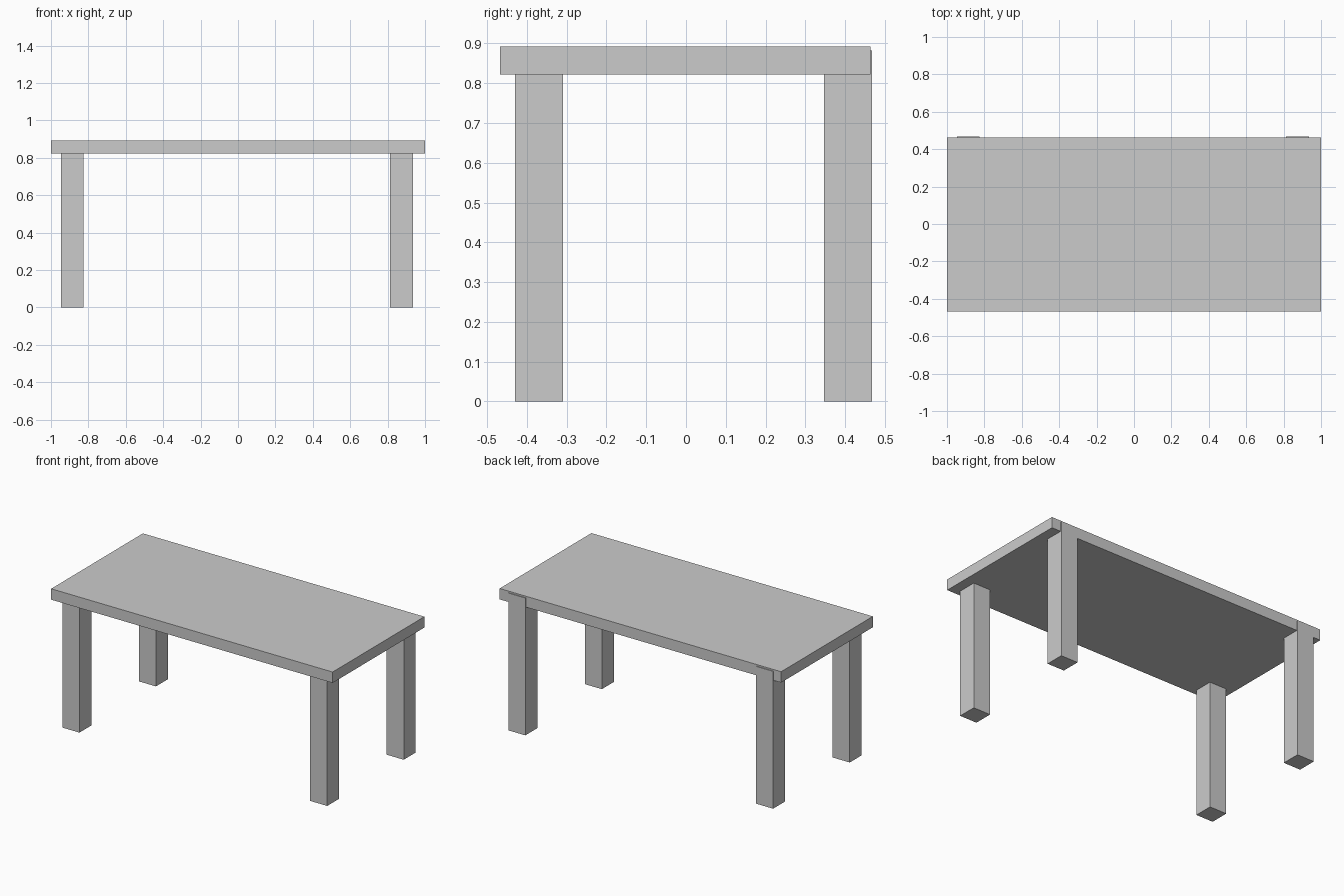
import bpy

if "Cube" in bpy.data.objects:
    bpy.data.objects.remove(bpy.data.objects["Cube"])


def box(name, x, y, z):
    """Axis-aligned box from (min, max) ranges."""
    bpy.ops.mesh.primitive_cube_add(
        size=1, location=[(a + b) / 2 for a, b in (x, y, z)])
    ob = bpy.context.object
    ob.name = name
    ob.scale = [b - a for a, b in (x, y, z)]
    bpy.ops.object.transform_apply(location=False, rotation=False, scale=True)
    return ob


# Tabletop slab
box("tabletop", (-1.0, 1.0), (-0.468, 0.463), (0.822, 0.892))

# Square legs, set into the slab; the back pair stands slightly proud of its edge
LEG = 0.121
for side, x in (("left", -0.947), ("right", 0.814)):
    for end, y in (("front", -0.43), ("back", 0.347)):
        box(f"{end}_{side}_leg", (x, x + LEG), (y, y + LEG), (0, 0.882))
